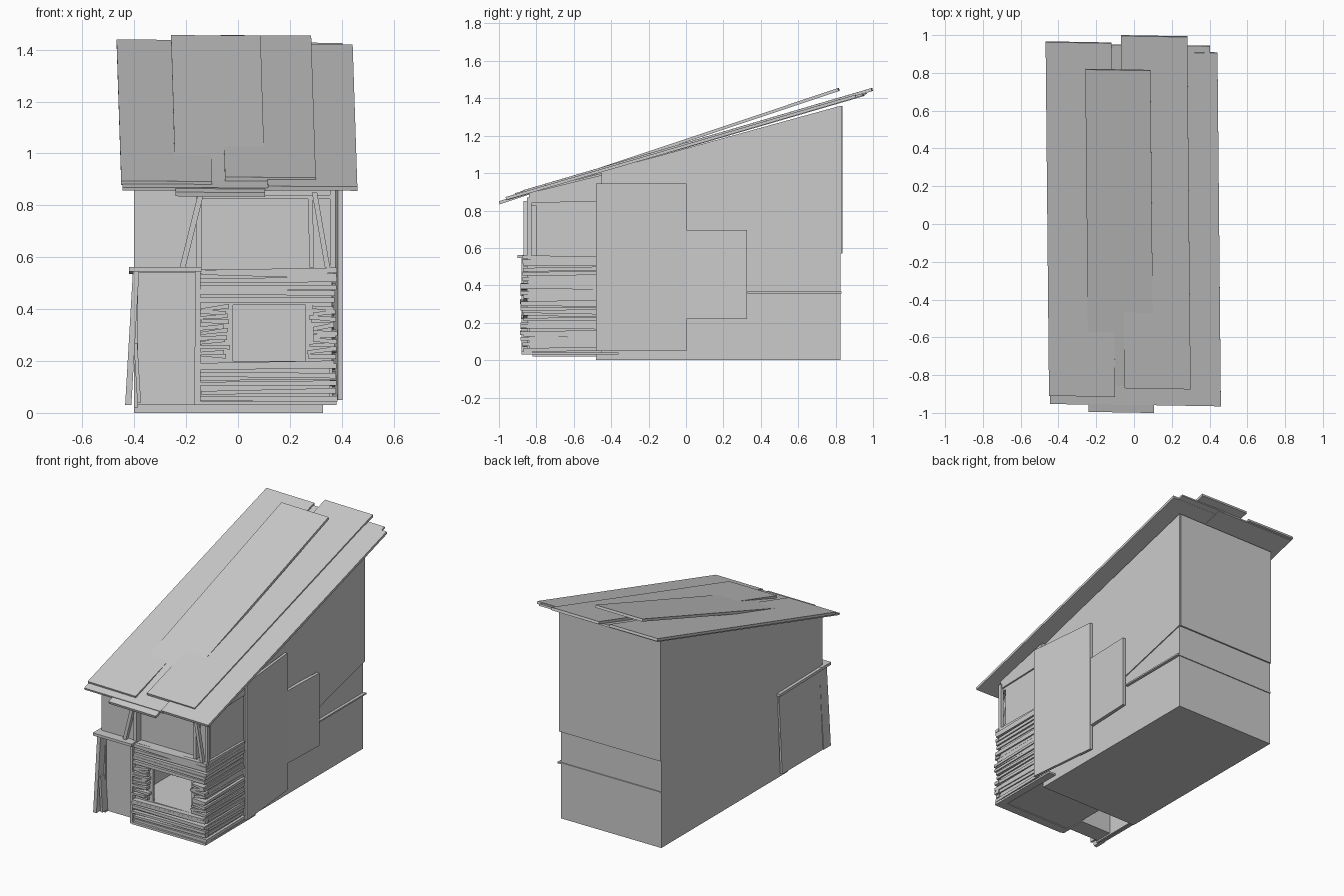
import bpy, bmesh, random
from mathutils import Vector

if "Cube" in bpy.data.objects:
    bpy.data.objects.remove(bpy.data.objects["Cube"])

random.seed(4)
R = random.uniform


def sweep(name, pts, vec):
    """Solid made by pushing a flat polygon along a vector."""
    bm = bmesh.new()
    face = bm.faces.new([bm.verts.new(p) for p in pts])
    new = bmesh.ops.extrude_face_region(bm, geom=[face])["geom"]
    bmesh.ops.translate(bm, vec=Vector(vec), verts=[v for v in new if isinstance(v, bmesh.types.BMVert)])
    bmesh.ops.recalc_face_normals(bm, faces=bm.faces)
    me = bpy.data.meshes.new(name)
    bm.to_mesh(me)
    bm.free()
    ob = bpy.data.objects.new(name, me)
    bpy.context.collection.objects.link(ob)
    return ob


def along_x(name, yz, x0, x1):
    return sweep(name, [(x0, y, z) for y, z in yz], (x1 - x0, 0, 0))


def along_y(name, xz, y0, y1):
    return sweep(name, [(x, y0, z) for x, z in xz], (0, y1 - y0, 0))


def along_z(name, xy, z0, z1):
    return sweep(name, [(x, y, z0) for x, y in xy], (0, 0, z1 - z0))


def box(name, x0, x1, y0, y1, z0, z1):
    return along_x(name, [(y0, z0), (y1, z0), (y1, z1), (y0, z1)], x0, x1)


def post(name, bottom, top, w, y0, y1):
    """Leaning post in the front plane, bottom and top given as (x, z)."""
    (xb, zb), (xt, zt) = bottom, top
    return along_y(name, [(xb, zb), (xb + w, zb), (xt + w, zt), (xt, zt)], y0, y1)


# main house with sloped top
along_x("house_walls", [(-.48, 0), (.826, 0), (.826, 1.36), (-.48, 1.0)], -.40, .327)
box("back_ledge", -.40, .345, .33, .832, .357, .367)

# overlapping sheets on the back and right walls
box("back_sheet", -.40, .325, .825, .836, .57, 1.36)
along_x("right_upper_sheet", [(0, .37), (.33, .44), (.834, .57), (.834, 1.36), (-.48, 1.0), (-.48, .37)], .32, .334)
along_z("right_large_panel", [(.385, -.48), (.402, -.48), (.355, .003), (.337, .003)], .05, .945)
along_z("right_small_panel", [(.325, -.02), (.350, -.02), (.362, .325), (.343, .325)], .22, .695)

# left entrance, hollow behind its front wall and open below
along_x("entrance_lower", [(-.81, .03), (-.69, .03), (-.69, .56), (-.81, .56)], -.39, -.16)
box("entrance_left_wall", -.40, -.385, -.82, -.47, .02, .56)
along_x("entrance_upper", [(-.84, .54), (-.45, .54), (-.45, 1.0), (-.84, .897)], -.40, -.16)
box("entrance_beam", -.42, -.14, -.90, -.80, .545, .562)
along_x("entrance_side_beam", [(-.88, .545), (-.37, .535), (-.37, .553), (-.88, .562)], -.42, -.395)
along_y("entrance_side_sheet", [(-.405, .55), (-.43, .03), (-.415, .03), (-.395, .55)], -.86, -.38)
post("entrance_left_post", (-.435, .03), (-.405, .545), .024, -.875, -.80)
post("entrance_brace", (-.388, .04), (-.402, .27), .014, -.865, -.80)
post("entrance_right_post", (-.168, .03), (-.165, .545), .02, -.875, -.80)

# recessed loft above the booth
along_x("loft_walls", [(-.80, .54), (-.45, .54), (-.45, 1.0), (-.80, .91)], -.17, .36)
box("loft_front_beam", -.16, .36, -.85, -.79, .825, .84)
along_x("loft_header", [(-.84, .84), (-.45, .85), (-.45, .99), (-.84, .893)], -.17, .37)
post("loft_left_brace", (-.225, .56), (-.155, .84), .022, -.87, -.845)
post("loft_left_post", (-.16, .56), (-.16, .84), .02, -.85, -.80)
post("loft_right_brace", (.335, .56), (.285, .85), .02, -.87, -.845)
post("loft_right_post", (.275, .56), (.27, .84), .018, -.85, -.80)
post("loft_corner_post", (.355, .56), (.355, .87), .02, -.85, -.825)

# booth behind the planks, hollow at window height
box("booth_top", -.16, .37, -.85, -.45, .535, .553)
box("booth_lower", -.16, .355, -.85, -.45, .035, .20)
box("booth_left_lining", -.165, -.15, -.84, -.45, .04, .55)
box("booth_right_lining", .35, .365, -.84, -.45, .04, .55)
for name, x0, x1, z0, z1 in (
    ("booth_lining_high", -.15, .36, .415, .55),
    ("booth_lining_left", -.15, -.02, .20, .415),
    ("booth_lining_right", .26, .36, .20, .415),
):
    box(name, x0, x1, -.85, -.835, z0, z1)
box("booth_sill", -.15, .38, -.88, -.82, .03, .045)
box("booth_side_sill", .33, .38, -.88, -.36, .03, .042)
box("booth_left_post", -.155, -.145, -.88, -.84, .04, .555)


def plank(name, x0, x1, z, h, right_side=False):
    """Crooked front plank, optionally wrapping round the right side."""
    a, b, d = R(-.008, .008), R(-.008, .008), R(.868, .888)
    along_y(name, [(x0, z + a), (x1, z + b), (x1, z + b + h), (x0, z + a + h * R(.6, 1))], -d, -.845)
    if right_side:
        out = R(.368, .384)
        along_x(name + "_side", [(-d, z + b), (-.47, z), (-.47, z + h), (-d, z + b + h)], .355, out)


# full planks under and over the window
for i, z in enumerate((.05, .075, .10, .12, .14, .165, .185, .425, .455, .48, .505, .525, .535)):
    plank(f"long_plank_{i}", -.15 + R(-.005, .01), .37 + R(-.01, .012), z, .02, True)

# short ragged planks either side of the window
for i in range(11):
    z = .212 + i * .0185
    plank(f"left_short_plank_{i}", -.15 + R(-.005, .01), -.03 + R(-.025, .0), z, .017)
    plank(f"right_short_plank_{i}", .265 + R(0, .025), .37 + R(-.01, .012), z, .017, True)


# roof boards: x range, then (y, z) at front and back; slightly skewed
def roof_board(name, x0, x1, front, back, thick=.016, skew=-.018):
    (yf, zf), (yb, zb) = front, back
    sweep(name, [(x0, yf, zf), (x1, yf - .006, zf - .002), (x1 + skew, yb - .006, zb - .002), (x0 + skew, yb, zb)],
          (0, -thick * .28, thick))


roof_board("roof_underlay_left", -.445, .13, (-.95, .857), (.955, 1.413), .012)
roof_board("roof_underlay_right", .08, .42, (-.86, .888), (.95, 1.416), .012)
roof_board("roof_left", -.45, -.10, (-.905, .878), (.967, 1.423))
roof_board("roof_right", .115, .46, (-.955, .858), (.915, 1.405))
roof_board("roof_middle", -.05, .30, (-.865, .893), (1.0, 1.44))
roof_board("roof_top", -.24, .105, (-.99, .835), (.822, 1.44))
